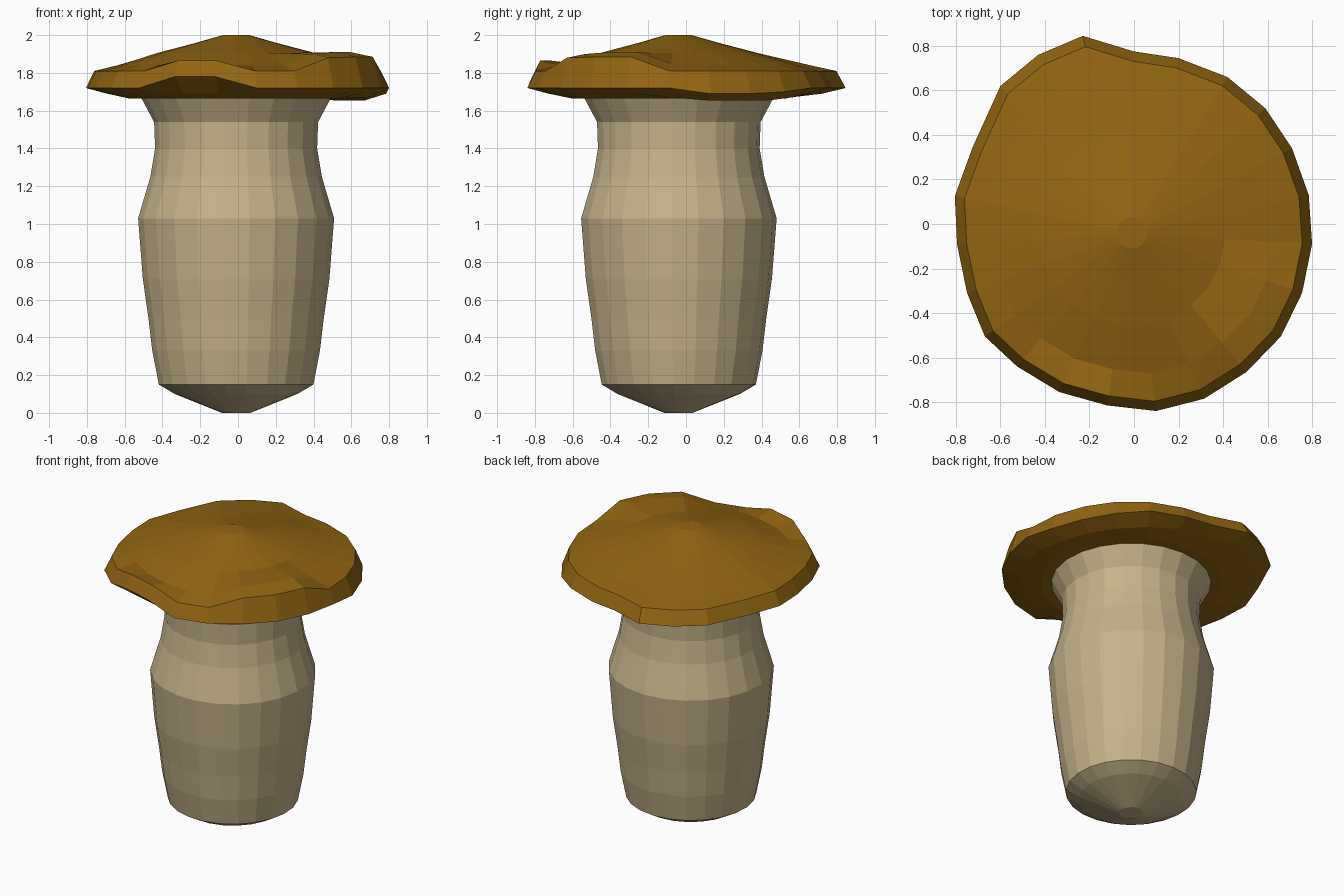
import bpy, bmesh, math
from mathutils import Vector

N = 23
CX, CY = -0.01, -0.04


def ring(r, z):
    # regular ring, one flat side facing the front
    pts = []
    for i in range(N):
        a = -math.pi / 2 + (i + 0.5) * 2 * math.pi / N
        pts.append(Vector((CX + r * math.cos(a), CY + r * math.sin(a), z)))
    return pts


def loft(name, rings, color):
    # skin consecutive rings and close both ends
    bm = bmesh.new()
    vs = [[bm.verts.new(p) for p in r] for r in rings]
    for a, b in zip(vs, vs[1:]):
        for i in range(N):
            j = (i + 1) % N
            bm.faces.new((a[i], a[j], b[j], b[i]))
    bm.faces.new(vs[0][::-1])
    bm.faces.new(vs[-1])
    bmesh.ops.recalc_face_normals(bm, faces=bm.faces)
    me = bpy.data.meshes.new(name)
    bm.to_mesh(me)
    bm.free()
    mat = bpy.data.materials.new(name + "_color")
    mat.diffuse_color = color
    me.materials.append(mat)
    ob = bpy.data.objects.new(name, me)
    bpy.context.collection.objects.link(ob)


# Stem
stem = [(0.075, 0), (0.325, 0.10), (0.41, 0.15), (0.445, 0.33), (0.465, 0.5),
        (0.495, 0.71), (0.52, 1.03), (0.455, 1.25), (0.43, 1.40),
        (0.435, 1.54), (0.51, 1.68)]
loft("stem", [ring(r, z) for r, z in stem], (0.56, 0.45, 0.26, 1))

# Irregular cap outline, counter-clockwise from the front
rim = [(0.10, -0.84), (0.315, -0.785), (0.505, -0.665), (0.66, -0.505),
       (0.755, -0.31), (0.80, -0.09), (0.785, 0.13), (0.71, 0.34),
       (0.59, 0.52), (0.42, 0.66), (0.20, 0.745), (0, 0.775), (-0.23, 0.845),
       (-0.43, 0.76), (-0.60, 0.62), (-0.725, 0.345), (-0.805, 0.125),
       (-0.795, -0.09), (-0.75, -0.31), (-0.67, -0.505), (-0.525, -0.64),
       (-0.335, -0.755), (-0.12, -0.815)]


def rim_ring(s, z, lift):
    return [Vector((CX + (x - CX) * s, CY + (y - CY) * s, z + lift.get(i, 0)))
            for i, (x, y) in enumerate(rim)]


# Cap: dome, raised shoulder at the front right, folded lip at the front
cap = [ring(0.07, 2.0), ring(0.21, 1.96), ring(0.42, 1.905),
       rim_ring(0.79, 1.84, {2: 0.06, 3: 0.07, 4: 0.07, 5: 0.01}),
       rim_ring(0.945, 1.81, {2: 0.07, 3: 0.075, 4: 0.075, 21: 0.055, 22: 0.055}),
       rim_ring(1.0, 1.72, {6: -0.03, 7: -0.03, 8: -0.02, 21: 0.06, 22: 0.06}),
       rim_ring(0.86, 1.69, {5: -0.02, 6: -0.035, 7: -0.035, 8: -0.035, 9: -0.02}),
       ring(0.57, 1.665), ring(0.48, 1.665)]
loft("cap", cap, (0.29, 0.13, 0.006, 1))
